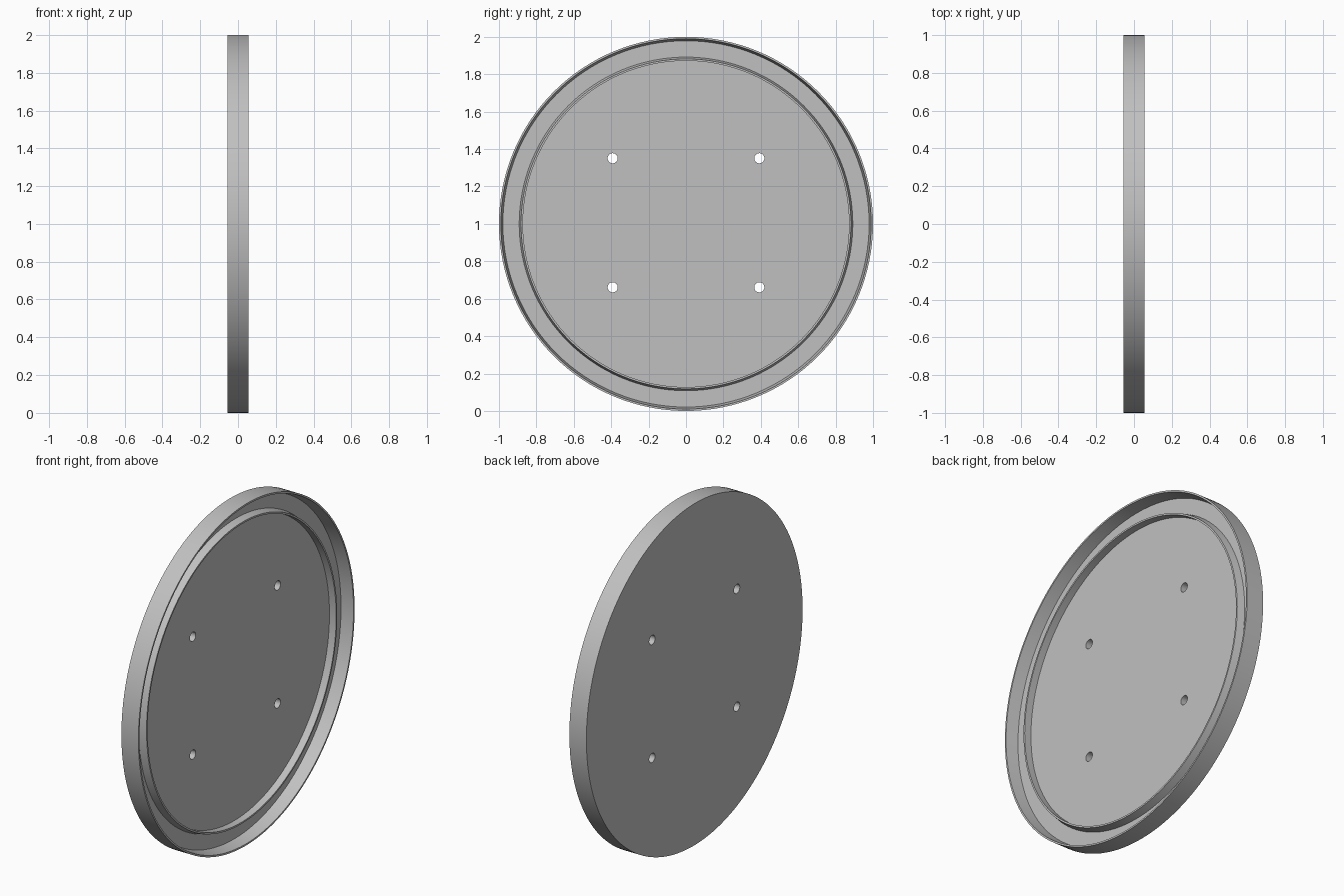
import bpy, bmesh, math
from mathutils import Matrix, Vector

if "Cube" in bpy.data.objects:
    bpy.data.objects.remove(bpy.data.objects["Cube"], do_unlink=True)

SEGMENTS = 128
BACK, FLOOR, RING, FRONT = -0.055, -0.018, 0.025, 0.055
CENTRE = Vector((0, 0, 1))

grey = bpy.data.materials.new("plain grey")
grey.use_nodes = True
colour = (0.53, 0.53, 0.53, 1)
grey.diffuse_color = colour
grey.node_tree.nodes["Principled BSDF"].inputs["Base Color"].default_value = colour


def make_object(name, bm):
    bmesh.ops.recalc_face_normals(bm, faces=bm.faces)
    mesh = bpy.data.meshes.new(name)
    bm.to_mesh(mesh)
    bm.free()
    mesh.materials.append(grey)
    obj = bpy.data.objects.new(name, mesh)
    bpy.context.collection.objects.link(obj)
    return obj


# Round cover: (x, radius) section with a tapered rim and a lower inner ring
profile = [(BACK, 1.0), (FRONT, 1.0), (FRONT, 0.99), (FLOOR, 0.979),
           (FLOOR, 0.892), (RING, 0.882), (RING, 0.872), (FLOOR, 0.872)]
bm = bmesh.new()
verts = [bm.verts.new((x, 0, 1 + r)) for x, r in profile]
edges = [bm.edges.new(pair) for pair in zip(verts, verts[1:])]
bmesh.ops.spin(bm, geom=verts + edges, cent=CENTRE, axis=(1, 0, 0),
               angle=math.tau, steps=SEGMENTS)
bmesh.ops.remove_doubles(bm, verts=bm.verts, dist=0.0001)
bmesh.ops.holes_fill(bm, edges=[e for e in bm.edges if e.is_boundary], sides=0)
cover = make_object("round_cover", bm)

# Four screw holes through the floor
bm = bmesh.new()
for y in (-0.392, 0.392):
    for z in (0.661, 1.351):
        place = Matrix.Translation((0, y, z)) @ Matrix.Rotation(math.pi / 2, 4, "Y")
        bmesh.ops.create_cone(bm, cap_ends=True, segments=32, radius1=0.027,
                              radius2=0.027, depth=0.3, matrix=place)
cutter = make_object("screw_hole_cutter", bm)
cutter.hide_render = True

cut = cover.modifiers.new("screw holes", "BOOLEAN")
cut.operation = "DIFFERENCE"
cut.solver = "EXACT"
cut.object = cutter
bpy.context.view_layer.objects.active = cover
cover.select_set(True)
cutter.select_set(False)
bpy.ops.object.modifier_apply(modifier=cut.name)
bpy.data.objects.remove(cutter, do_unlink=True)

# Smooth round walls, sharp rims
bpy.ops.object.shade_smooth_by_angle(angle=math.radians(30))
